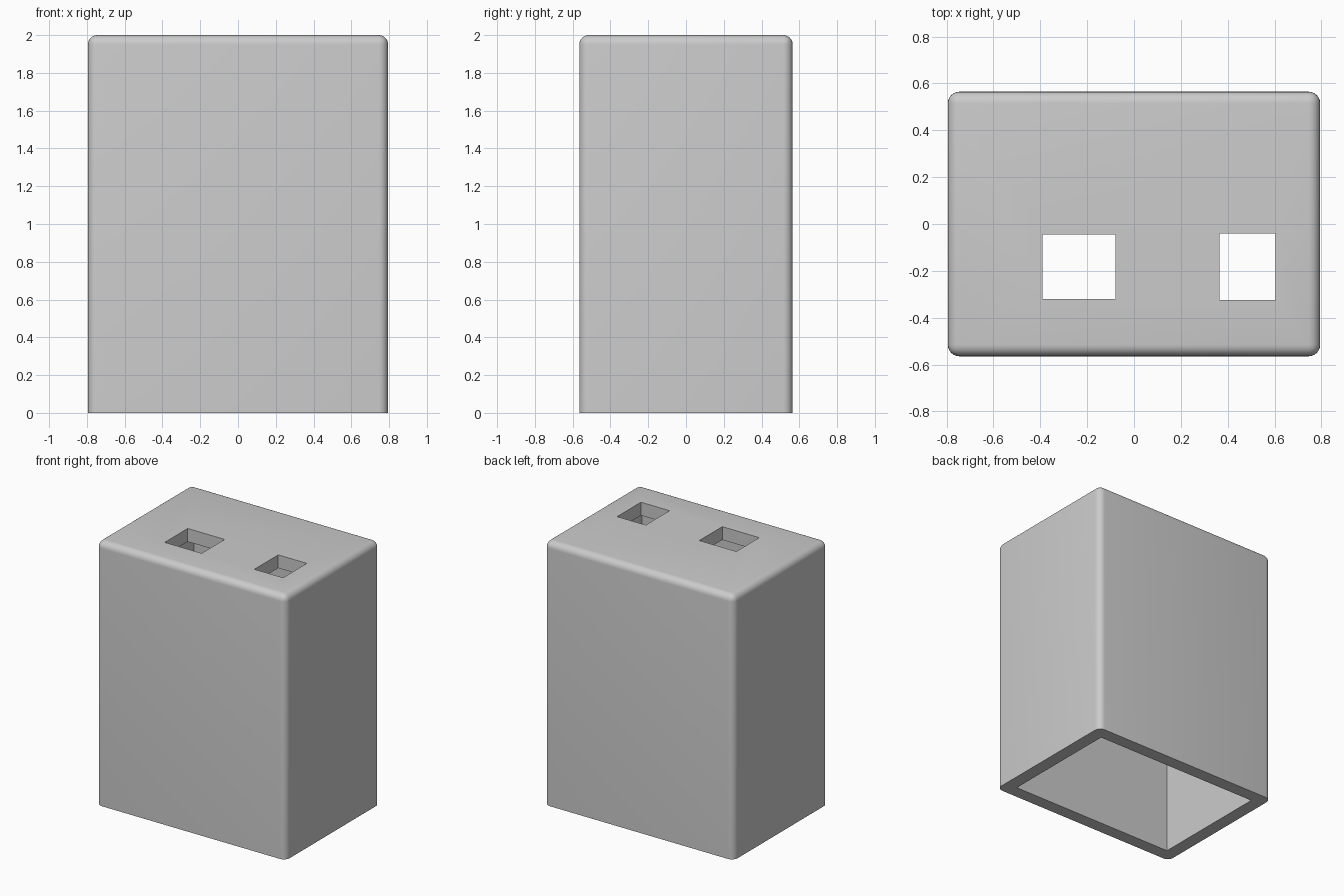
import bpy
import bmesh
import math
from mathutils import Vector

old = bpy.data.objects.get("Cube")
if old:
    bpy.data.objects.remove(old, do_unlink=True)

HALF_X, HALF_Y, HEIGHT = 0.795, 0.565, 2.0
WALL, ROUND = 0.1, 0.05


def box(name, low, high, round_edges=False):
    """Box between two corners, optionally rounded everywhere but its base."""
    low, high = Vector(low), Vector(high)
    bm = bmesh.new()
    bmesh.ops.create_cube(bm, size=1)
    for v in bm.verts:
        v.co = (low + high) / 2 + v.co * (high - low)
    if round_edges:
        edges = [e for e in bm.edges if max(v.co.z for v in e.verts) > low.z + 0.01]
        bmesh.ops.bevel(bm, geom=edges, offset=ROUND, segments=6,
                        profile=0.5, affect='EDGES')
    mesh = bpy.data.meshes.new(name)
    bm.to_mesh(mesh)
    bm.free()
    obj = bpy.data.objects.new(name, mesh)
    bpy.context.collection.objects.link(obj)
    return obj


def cut(target, cutter):
    """Subtract the cutter from the target and discard it."""
    cutter.hide_render = True
    mod = target.modifiers.new(cutter.name, 'BOOLEAN')
    mod.operation = 'DIFFERENCE'
    mod.solver = 'EXACT'
    mod.object = cutter
    bpy.context.view_layer.objects.active = target
    bpy.ops.object.modifier_apply(modifier=mod.name)
    bpy.data.objects.remove(cutter, do_unlink=True)


# Material
grey = bpy.data.materials.new("light_grey")
grey.use_nodes = True
colour = (0.6, 0.6, 0.6, 1)
grey.diffuse_color = colour
grey.node_tree.nodes["Principled BSDF"].inputs["Base Color"].default_value = colour

# Rounded outer shell, open at the base
cover = box("cover_shell", (-HALF_X, -HALF_Y, 0), (HALF_X, HALF_Y, HEIGHT), True)
cover.data.materials.append(grey)
cut(cover, box("cavity", (WALL - HALF_X, WALL - HALF_Y, -WALL),
               (HALF_X - WALL, HALF_Y - WALL, HEIGHT - WALL)))

# Two rectangular openings through the top
for name, x0, x1, y0, y1 in (("wide_opening", -0.39, -0.08, -0.32, -0.045),
                             ("narrow_opening", 0.365, 0.605, -0.325, -0.04)):
    cut(cover, box(name, (x0, y0, HEIGHT - 2 * WALL), (x1, y1, HEIGHT + WALL)))

# Smooth rounds, crisp cut edges
bpy.ops.object.select_all(action='DESELECT')
cover.select_set(True)
bpy.context.view_layer.objects.active = cover
bpy.ops.object.shade_smooth_by_angle(angle=math.radians(30))
